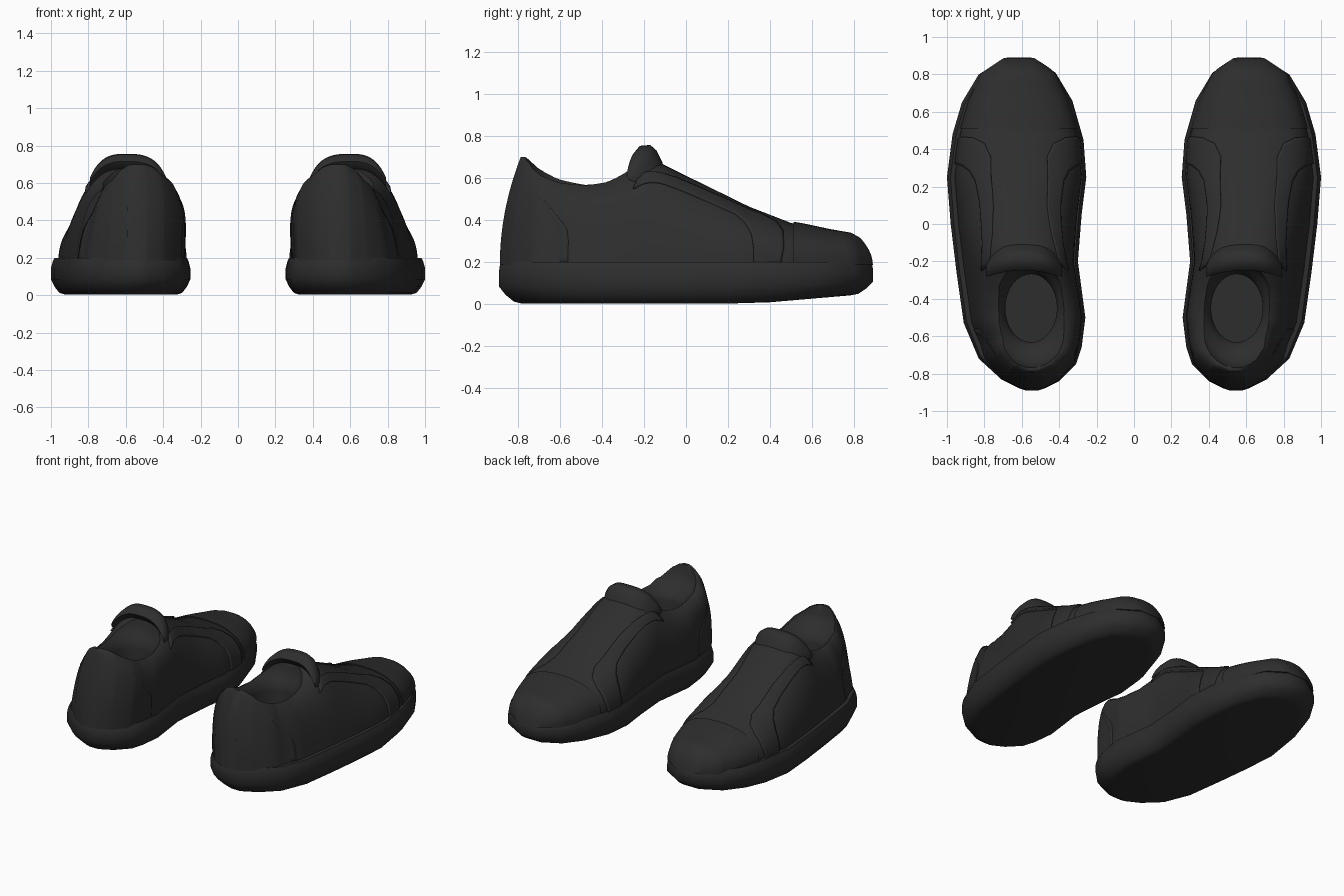
import bpy, bmesh, math
from mathutils import Vector

cube = bpy.data.objects.get("Cube")
if cube:
    bpy.data.objects.remove(cube)

black = bpy.data.materials.new("soft black")
black.use_nodes = True
black.diffuse_color = (0.027, 0.027, 0.027, 1)
black.node_tree.nodes["Principled BSDF"].inputs["Base Color"].default_value = (0.027, 0.027, 0.027, 1)

# Footprint of the left shoe, heel to toe as (y, x)
INNER = [(-.89, .51), (-.88, .48), (-.84, .4), (-.75, .31), (-.66, .28), (-.5, .26), (-.2, .3),
         (.05, .28), (.25, .255), (.45, .27), (.66, .33), (.81, .42), (.89, .55)]
OUTER = [(-.89, .58), (-.88, .61), (-.83, .71), (-.72, .83), (-.53, .91), (-.25, .95), (0, .98),
         (.25, 1), (.48, .97), (.65, .92), (.8, .83), (.89, .68)]
# Ridge height of the upper and squareness of its section, as (y, value)
RIDGE = [(-.885, .7), (-.86, .7), (-.83, .685), (-.75, .64), (-.65, .605), (-.5, .582), (-.38, .597),
         (-.27, .645), (-.2, .69), (-.14, .68), (0, .61), (.3, .463), (.5, .385), (.7, .352),
         (.83, .335), (.885, .31)]
SQUARE = [(-.9, 5.2), (-.45, 4), (-.2, 2.8), (.1, 2.3), (.9, 2.5)]
SOLE_TOP = .2
BASE = SOLE_TOP - .015


def clamp01(v):
    return max(0, min(1, v))


def lerp_table(table, y):
    if y <= table[0][0]:
        return table[0][1]
    for (a, p), (b, q) in zip(table, table[1:]):
        if y <= b:
            return p + (q - p) * (y - a) / (b - a)
    return table[-1][1]


def surface(y, t, lift=0):
    """Point on the upper: t runs over the arch from inner side to outer side."""
    inset = clamp01((.9 - abs(y)) / .25)
    lo, hi = lerp_table(INNER, y) + .025 * inset, lerp_table(OUTER, y) - .04 * inset
    mid, half = (lo + hi) / 2, (hi - lo) / 2
    c, s = math.cos(math.pi * t), max(0, math.sin(math.pi * t))
    e = 2 / lerp_table(SQUARE, y)
    rise = s ** e
    side = -math.copysign(abs(c) ** e, c)
    heel = clamp01((.4 - y) / .6) * min(1, half / .25)
    lean = 1 - .18 * heel * rise if side > 0 else 1
    x = mid + half * side * lean - .02 * heel * rise
    # heel and toe walls tilt inwards as they rise
    tilt = .1 * clamp01((-.4 - y) / .48) - .06 * clamp01((y - .55) / .33)
    p = Vector((x, y + tilt * rise ** 2, BASE + (lerp_table(RIDGE, y) - BASE) * rise))
    if lift:
        core = Vector((mid, max(-.5, min(.5, y)), BASE))
        p += (p - core).normalized() * lift
    return p


def section(y, lift=0, n=40):
    """Whole arch at one station, with points gathered towards the side walls."""
    return [surface(y, (1 - math.cos(math.pi * i / n)) / 2, lift) for i in range(n + 1)]


def make(name, bm):
    mesh = bpy.data.meshes.new(name)
    bm.to_mesh(mesh)
    bm.free()
    mesh.materials.append(black)
    ob = bpy.data.objects.new(name, mesh)
    bpy.context.collection.objects.link(ob)
    return ob


def loft(name, rings):
    """Closed rings joined in order and capped at both ends."""
    bm = bmesh.new()
    rows = [[bm.verts.new(p) for p in ring] for ring in rings]
    n = len(rows[0])
    for a, b in zip(rows, rows[1:]):
        for i in range(n):
            j = (i + 1) % n
            bm.faces.new((a[i], a[j], b[j], b[i]))
    bm.faces.new(rows[0])
    bm.faces.new(rows[-1])
    bmesh.ops.recalc_face_normals(bm, faces=bm.faces)
    return make(name, bm)


def along(path, f):
    f *= len(path) - 1
    i = min(int(f), len(path) - 2)
    return Vector(path[i]).lerp(Vector(path[i + 1]), f - i)


def panel(name, edge_a, edge_b, lift_a, lift_b, cols=40, rows=10):
    """Thin overlay that follows the upper between two edges given as (y, t)."""
    bm = bmesh.new()
    grid = []
    for r in range(rows + 1):
        f = r / rows
        lift = lift_a + (lift_b - lift_a) * f
        spots = [along(edge_a, c / cols).lerp(along(edge_b, c / cols), f) for c in range(cols + 1)]
        grid.append([bm.verts.new(surface(q.x, q.y, lift)) for q in spots])
    for a, b in zip(grid, grid[1:]):
        for i in range(cols):
            bm.faces.new((a[i], a[i + 1], b[i + 1], b[i]))
    bmesh.ops.recalc_face_normals(bm, faces=bm.faces)
    if sum(f.normal.z for f in bm.faces) < 0:
        bmesh.ops.reverse_faces(bm, faces=bm.faces)
    ob = make(name, bm)
    mod = ob.modifiers.new("thickness", "SOLIDIFY")
    mod.thickness = .02
    mod.offset = 0
    return ob


parts = []

# Sole: stacked footprints with a rounded edge and a lifted toe
outline = [(x, y) for y, x in INNER] + [(x, y) for y, x in reversed(OUTER)]
rings = []
for z, sx, sy in [(.003, .8, .88), (.012, .88, .92), (.045, .95, .965), (.085, 1, 1),
                  (.145, 1, 1), (.18, .975, .995), (SOLE_TOP, .95, .985)]:
    spring = .036 * (1 - z / SOLE_TOP)
    rings.append([(.62 + (x - .62) * sx, y * sy, z + spring * max(0, (y - .38) / .47)) for x, y in outline])
parts.append(loft("sole", rings))

# Upper: arched sections from heel to toe
stations = sorted({y for y, _ in RIDGE + INNER + OUTER if abs(y) < .889} | {-.6, -.45, -.33, -.07, .15, .6, .76})
upper = loft("upper", [section(y) for y in stations])
parts.append(upper)

# Foot opening: rounded collar flare with a straight well below it
well = []
for z, rx, ry, cy in [(.25, .138, .182, -.45), (.49, .138, .182, -.45), (.52, .144, .19, -.452),
                      (.55, .16, .213, -.46), (.575, .182, .237, -.47), (.6, .208, .257, -.478),
                      (.64, .226, .273, -.483), (.72, .238, .287, -.485), (.9, .25, .3, -.485)]:
    well.append([(.55 + rx * math.cos(a), cy + ry * math.sin(a), z)
                 for a in (math.tau * i / 40 for i in range(40))])
cutter = loft("opening_cutter", well)
cutter.hide_render = True
cut = upper.modifiers.new("opening", "BOOLEAN")
cut.object = cutter
cut.operation = "DIFFERENCE"
cut.solver = "EXACT"
bpy.context.view_layer.objects.active = upper
upper.select_set(True)
bpy.ops.object.modifier_apply(modifier="opening")
bpy.data.objects.remove(cutter)

# Toe cap: raised shell over the front of the upper
parts.append(loft("toe_cap", [section(y, .008) for y in (.51, .55, .6, .65, .7, .76, .8, .83, .86, .88)]))

# Heel counter and lace band on each side of the shoe
counter_front = [(-.56, 0), (-.56, .02), (-.57, .05), (-.64, .1), (-.72, .16)]
counter_back = [(-.8, 0), (-.8, .02), (-.8, .05), (-.8, .1), (-.8, .16)]
band_front = [(.45, 0), (.465, .1), (.46, .24), (.43, .33), (.36, .37), (.22, .37), (.08, .365), (-.05, .35), (-.22, .3)]
band_back = [(.32, 0), (.32, .08), (.31, .16), (.28, .23), (.23, .27), (.12, .28), (0, .28), (-.1, .27), (-.25, .23)]
for side, flip in (("inner", False), ("outer", True)):
    cf, cb, bf, bb = [[(y, 1 - t if flip else t) for y, t in e]
                      for e in (counter_front, counter_back, band_front, band_back)]
    parts.append(panel(side + "_heel_counter", cf, cb, -.006, -.03))
    parts.append(panel(side + "_lace_band", bf, bb, 0, 0))

# Tongue tab: rolled lip bowed across the front of the opening
lip = [(-.135, -.02), (-.165, .04), (-.195, .066), (-.245, .062), (-.275, .025), (-.255, -.01), (-.2, -.03)]
rings = []
for i in range(21):
    u = i / 10 - 1
    p = surface(-.2, .5 + .23 * u)
    taper = 1 - .5 * abs(u) ** 3
    bow = .025 - .07 * u * u
    rings.append([(p.x, -.2 + (y + .2) * taper + bow, p.z + dz * taper) for y, dz in lip])
parts.append(loft("tongue_tab", rings))

# Smooth shading and the matching right shoe
bpy.ops.object.select_all(action="DESELECT")
for ob in parts:
    ob.select_set(True)
    bpy.context.view_layer.objects.active = ob
bpy.ops.object.shade_smooth_by_angle(angle=math.radians(50))
for ob in parts:
    mod = ob.modifiers.new("right shoe", "MIRROR")
    mod.use_axis[0] = True
    mod.use_mirror_merge = False
